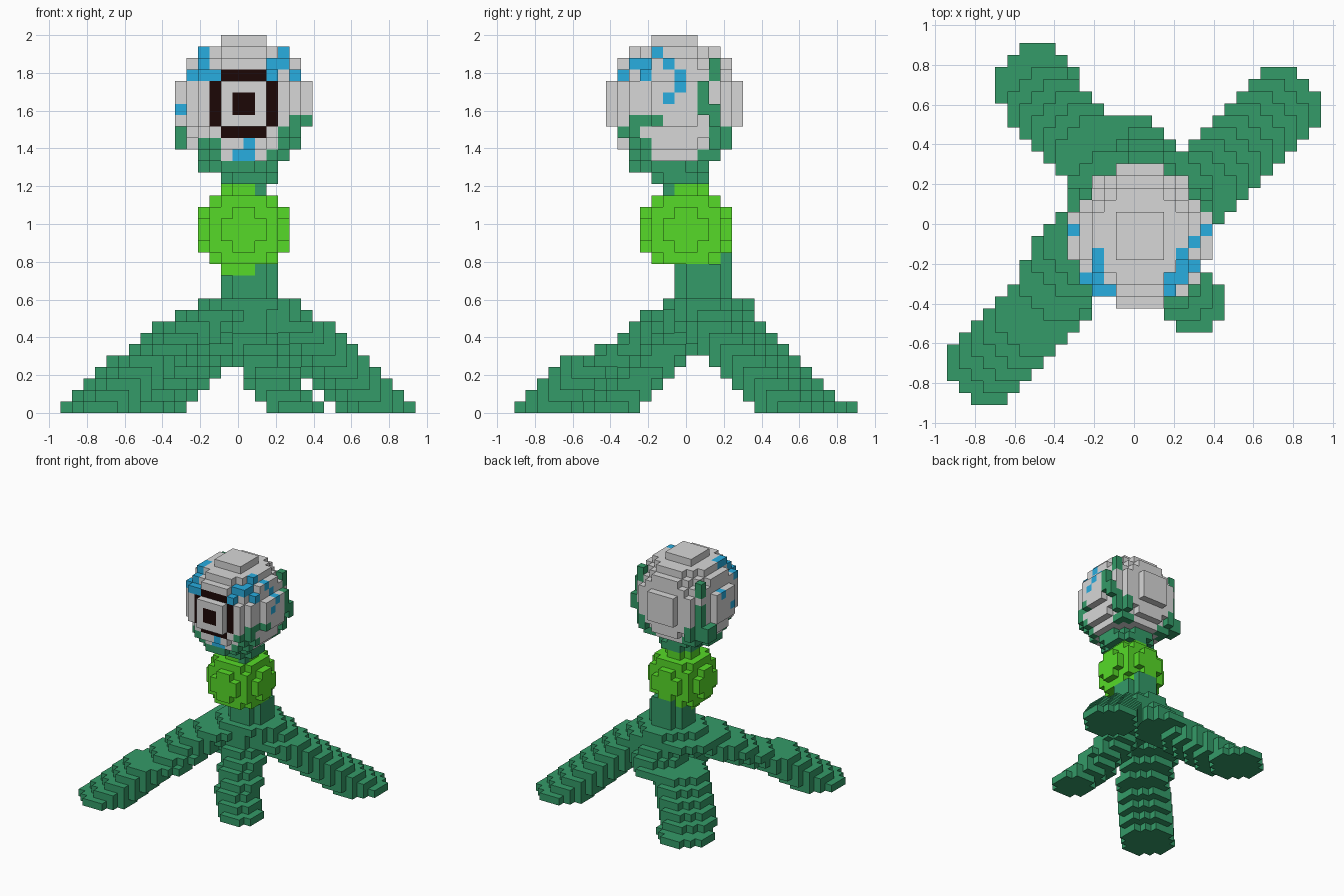
import bpy
import bmesh
from mathutils import Vector

if "Cube" in bpy.data.objects:
    bpy.data.objects.remove(bpy.data.objects["Cube"], do_unlink=True)

V = 2 / 33  # cube size; cells are (x centre, floor of y, floor of z) in cubes


def make_material(name, srgb):
    lin = [((c / 255 + 0.055) / 1.055) ** 2.4 for c in srgb]
    m = bpy.data.materials.new(name)
    m.diffuse_color = (*lin, 1)
    m.use_nodes = True
    bsdf = next(n for n in m.node_tree.nodes if n.type == "BSDF_PRINCIPLED")
    bsdf.inputs["Base Color"].default_value = (*lin, 1)
    bsdf.inputs["Roughness"].default_value = 0.8
    return m


MATS = {
    "grey": make_material("pale_grey", (215, 215, 215)),
    "green": make_material("moss_green", (52, 155, 104)),
    "lime": make_material("lime_green", (86, 218, 40)),
    "blue": make_material("spot_blue", (40, 173, 224)),
    "dark": make_material("eye_dark", (28, 7, 6)),
}


def ball_cells(cx, cy, cz, r):
    n = int(r) + 1
    return {(x, y, z)
            for x in range(int(cx) - n, int(cx) + n + 1)
            for y in range(int(cy) - n, int(cy) + n + 1)
            for z in range(int(cz) - n, int(cz) + n + 1)
            if (x - cx) ** 2 + (y + .5 - cy) ** 2 + (z + .5 - cz) ** 2 < r * r}


def disc_cells(cx, cy, z, r):
    cx, cy = round(cx), round(cy - .5)
    return {(cx + i, cy + j, z) for i in range(-4, 5) for j in range(-4, 5)
            if i * i + j * j <= r * r}


def box_cells(xs, ys, zs):
    return {(x, y, z) for x in range(xs[0], xs[1] + 1)
            for y in range(ys[0], ys[1] + 1) for z in range(zs[0], zs[1] + 1)}


def mirror(cells):
    return {(1 - x, y, z) for x, y, z in cells}


parts = {}  # part name -> {cell: colour}
taken = set()


def add_part(name, cells, colour):
    new = cells - taken
    parts[name] = {c: colour for c in new}
    taken.update(new)


# Round head with a neck cap beneath it
add_part("head", ball_cells(.5, -1, 27, 6), "grey")
head = parts["head"]


def paint(cells, colour):
    for c in cells:
        head[c] = colour
        taken.add(c)


# Moss creeping up both back corners and under the front of the head
vine = (box_cells((5, 5), (2, 2), (29, 30)) | box_cells((5, 5), (2, 2), (23, 25))
        | box_cells((4, 4), (3, 3), (23, 24)) | box_cells((4, 4), (1, 2), (22, 22))
        | {(3, 2, 22)})
climb = box_cells((6, 6), (1, 1), (26, 28)) | box_cells((6, 6), (2, 2), (25, 26))
chin = {(4, -5, 23), (4, -4, 22), (3, -5, 22), (4, -4, 23)}
paint(vine | mirror(vine) | climb | chin | mirror(chin), "green")
paint(box_cells((-5, -5), (1, 2), (23, 24))
      | {(5, -5, 24), (5, -5, 25), (5, -4, 23), (4, -6, 24), (6, -3, 25), (5, -4, 25),
         (-2, -6, 23), (-4, 2, 27), (-4, 2, 26)}, "green")
paint(disc_cells(0, -1.5, 21, 3.5), "green")

# Blue spots
paint({(6, -1, 28), (5, -1, 29), (6, -2, 27), (5, -2, 30), (4, -3, 31), (4, -4, 30),
       (5, -4, 29), (4, -5, 30), (3, -5, 30), (3, -6, 29)}, "blue")
paint({(-3, -3, 31), (-3, -4, 31), (-3, -5, 30), (-4, -5, 29), (-3, -6, 29),
       (-2, -6, 29), (-5, -1, 28), (-5, -3, 26), (1, -6, 23), (1, -5, 22),
       (0, -5, 22)}, "blue")

# Eye: square ring around the raised front plate, and a pupil
ring = (box_cells((-1, 2), (-6, -6), (29, 29)) | box_cells((-1, 2), (-6, -6), (24, 24))
        | box_cells((-2, -2), (-6, -6), (25, 28)) | box_cells((3, 3), (-6, -6), (25, 28)))
paint(ring | box_cells((0, 1), (-7, -7), (26, 27)), "dark")

# Lime ball, trimmed where it meets the stem
trim = box_cells((-2, 3), (-2, -2), (12, 12)) | box_cells((2, 3), (-2, 2), (12, 12))
add_part("ball", ball_cells(.5, 0, 16, 4) - trim, "lime")

# Stem through the ball, leaning forward toward the head
stem = set()
for z in range(9, 13):
    stem |= disc_cells(1, 1.5, z, 2.5)
stem |= disc_cells(1, 2.5, 13, 1.5)
for z in range(14, 20):
    stem |= disc_cells(1, .5 if z < 17 else -.5, z, 1.5)
stem |= disc_cells(1, -.5, 20, 2.5)
add_part("stem", stem, "green")

# Four splayed legs: discs along a bent path of (layer, x, y), with one radius each
LEGS = {
    "front_left_leg": (2.5, [(0, 5, -6.5), (2, 3, -4.5), (3, 3, -3.5), (4, 2, -2.5),
                             (6, 1, -.5), (9, 1, 1.5)]),
    "front_right_leg": (3.5, [(0, -12, -11.5), (4, -8, -7.5), (4, -7, -6.5), (5, -6, -4.5),
                              (6, -5, -2.5), (7, -4, -1.5), (8, -2, -.5), (9, 0, 1.5)]),
    "back_left_leg": (3.5, [(0, 12, 9.5), (6, 6, 3.5), (9, 2, 1.5)]),
    "back_right_leg": (3.5, [(0, -8, 11.5), (1, -7, 9.5), (4, -4, 6.5), (5, -3, 5.5),
                             (5, 0, 5.5), (6, 1, 4.5), (8, 1, 2.5), (8, -2, 2.5),
                             (9, 1, 2.5)]),
}
for name, (r, path) in LEGS.items():
    leg = set()
    for a, b in zip(path, path[1:]):
        for k in range(a[0], b[0] + 1):
            f = (k - a[0]) / max(1, b[0] - a[0])
            x, y = (p + (q - p) * f for p, q in zip(a[1:], b[1:]))
            leg |= disc_cells(x, y, k, r)
    add_part(name, leg, "green")

# Cube faces, kept only where nothing touches them
SIDES = []
for axis in range(3):
    for s in (-1, 1):
        n = Vector((0, 0, 0))
        n[axis] = s
        u = Vector((0, 0, 0))
        u[(axis + 1) % 3] = 1
        w = n.cross(u)
        SIDES.append((n, [(n + a * u + b * w) / 2
                          for a, b in ((-1, -1), (1, -1), (1, 1), (-1, 1))]))

for name, cells in parts.items():
    used = [c for c in MATS if c in set(cells.values())]
    bm = bmesh.new()
    for (x, y, z), colour in sorted(cells.items()):
        centre = Vector((x, y + .5, z + .5))
        for n, corners in SIDES:
            if (x + int(n.x), y + int(n.y), z + int(n.z)) in taken:
                continue
            face = bm.faces.new([bm.verts.new((centre + c) * V) for c in corners])
            face.material_index = used.index(colour)
    bmesh.ops.remove_doubles(bm, verts=bm.verts, dist=V / 100)
    mesh = bpy.data.meshes.new(name)
    bm.to_mesh(mesh)
    bm.free()
    for c in used:
        mesh.materials.append(MATS[c])
    bpy.context.collection.objects.link(bpy.data.objects.new(name, mesh))
